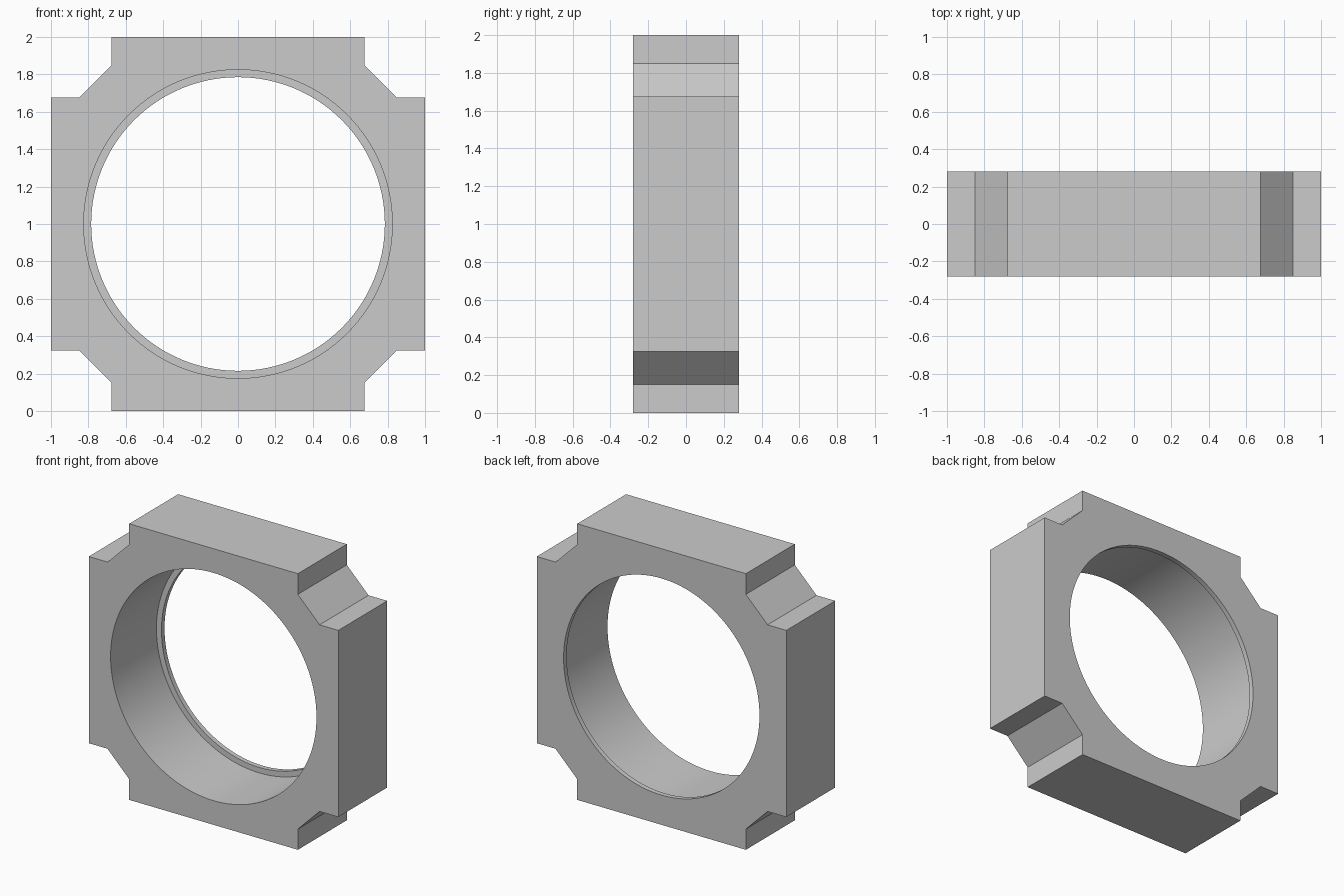
import bpy, bmesh, math

if "Cube" in bpy.data.objects:
    bpy.data.objects.remove(bpy.data.objects["Cube"])

HALF_DEPTH = 0.28
CENTRE_Z = 1.0
BORE_R, LIP_R, LIP_T = 0.825, 0.785, 0.035

# Frame block: one notched corner, turned four times around the centre
corner = [(1.0, 0.676), (0.85, 0.676), (0.676, 0.85), (0.676, 1.0)]
outline = []
for k in range(4):
    c, s = round(math.cos(k * math.pi / 2)), round(math.sin(k * math.pi / 2))
    outline += [(x * c - z * s, x * s + z * c) for x, z in corner]

bm = bmesh.new()
front = bm.faces.new([bm.verts.new((x, -HALF_DEPTH, z + CENTRE_Z)) for x, z in outline])
ext = bmesh.ops.extrude_face_region(bm, geom=[front], use_keep_orig=True)
new_verts = [e for e in ext["geom"] if isinstance(e, bmesh.types.BMVert)]
bmesh.ops.translate(bm, verts=new_verts, vec=(0, 2 * HALF_DEPTH, 0))
bmesh.ops.recalc_face_normals(bm, faces=bm.faces[:])
mesh = bpy.data.meshes.new("ring_frame")
bm.to_mesh(mesh)
bm.free()
frame = bpy.data.objects.new("ring_frame", mesh)
bpy.context.collection.objects.link(frame)


def cut_bore(name, radius, y0, y1):
    """Cut a round hole along y from y0 to y1."""
    bpy.ops.mesh.primitive_cylinder_add(
        vertices=128, radius=radius, depth=y1 - y0,
        location=(0, (y0 + y1) / 2, CENTRE_Z), rotation=(math.pi / 2, 0, 0))
    cutter = bpy.context.object
    cutter.name = name
    cutter.hide_render = True
    mod = frame.modifiers.new(name, 'BOOLEAN')
    mod.operation = 'DIFFERENCE'
    mod.solver = 'EXACT'
    mod.object = cutter
    bpy.ops.object.select_all(action='DESELECT')
    bpy.context.view_layer.objects.active = frame
    frame.select_set(True)
    bpy.ops.object.modifier_apply(modifier=name)
    bpy.data.objects.remove(cutter)


# Wide bore from the front, leaving a thin retaining lip at the back
cut_bore("main_bore", BORE_R, -0.5, HALF_DEPTH - LIP_T)
cut_bore("lip_opening", LIP_R, -0.5, 0.5)

bpy.ops.object.shade_smooth_by_angle(angle=math.radians(30))
